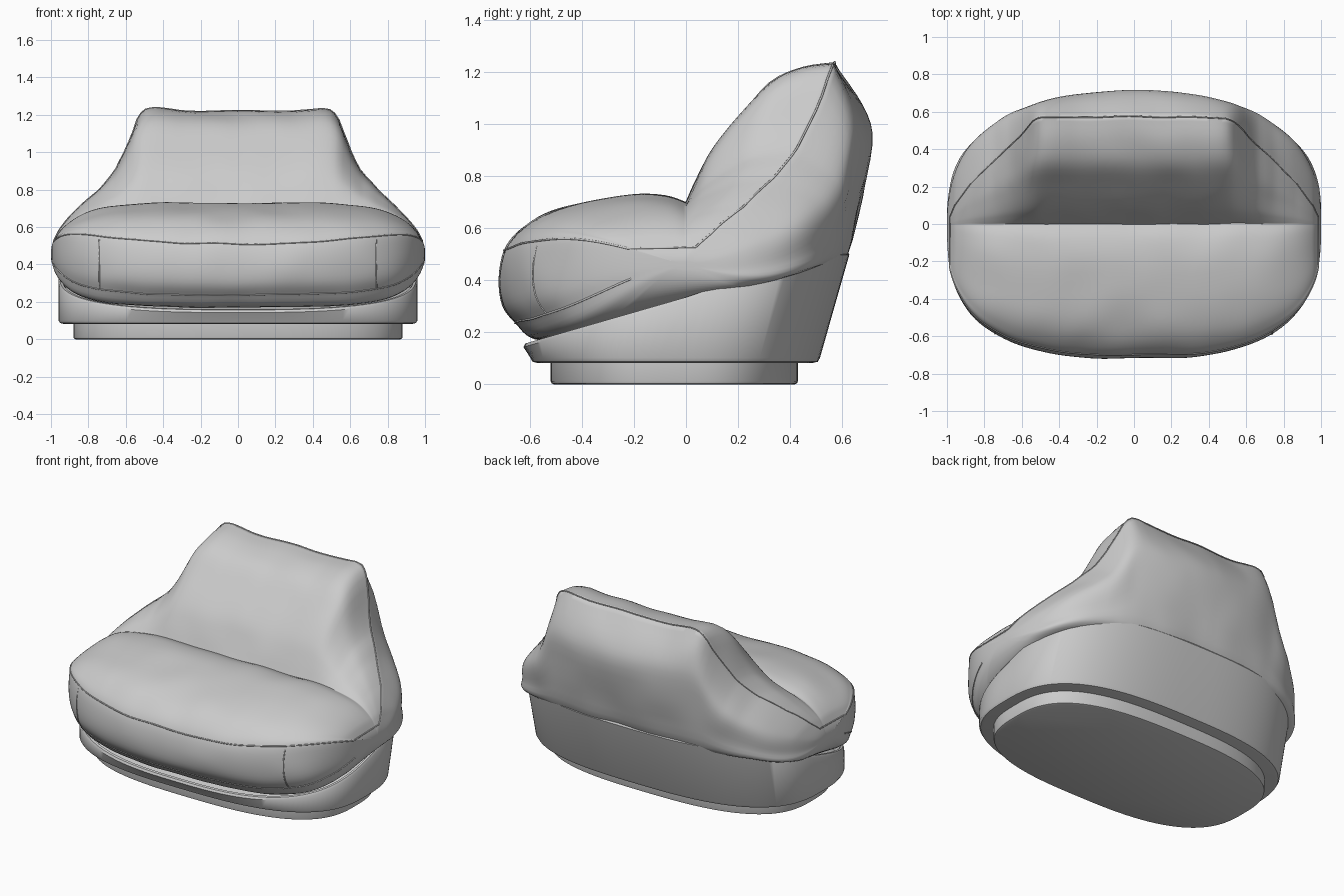
import bpy
import bmesh
import math
from mathutils import Vector, noise

if "Cube" in bpy.data.objects:
    bpy.data.objects.remove(bpy.data.objects["Cube"])

GREY = (0.6, 0.6, 0.6, 1)
grey = bpy.data.materials.new("soft grey")
grey.use_nodes = True
grey.diffuse_color = GREY
grey.node_tree.nodes["Principled BSDF"].inputs["Base Color"].default_value = GREY


def table(points, t):
    """Linear lookup in a short list of (t, value)."""
    if t <= points[0][0]:
        return points[0][1]
    for (a, va), (b, vb) in zip(points, points[1:]):
        if t <= b:
            return va + (vb - va) * (t - a) / (b - a)
    return points[-1][1]


def oval(t, n):
    return max(0.0, 1 - abs(t) ** n) ** (1 / n)


def make_object(name, bm, angle):
    bmesh.ops.recalc_face_normals(bm, faces=bm.faces)
    mesh = bpy.data.meshes.new(name)
    bm.to_mesh(mesh)
    bm.free()
    obj = bpy.data.objects.new(name, mesh)
    bpy.context.collection.objects.link(obj)
    mesh.materials.append(grey)
    bpy.ops.object.select_all(action="DESELECT")
    obj.select_set(True)
    bpy.context.view_layer.objects.active = obj
    bpy.ops.object.shade_smooth_by_angle(angle=math.radians(angle))
    return obj


def loft(name, rings, angle):
    """Bridge closed rings of points and cap both ends."""
    bm = bmesh.new()
    loops = [[bm.verts.new(p) for p in ring] for ring in rings]
    for a, b in zip(loops, loops[1:]):
        for i in range(len(a)):
            j = (i + 1) % len(a)
            bm.faces.new((a[i], a[j], b[j], b[i]))
    bm.faces.new(loops[0])
    bm.faces.new(loops[-1])
    return make_object(name, bm, angle)


def rim(y):
    """Height of the sloping shell rim."""
    return table([(-.65, .148), (0, .335), (.3, .435), (.4, .467), (.48, .492),
                  (.55, .507), (.65, .512)], y)


def oval_ring(half_x, front, back, height, n=2.8, count=128):
    ring = []
    for i in range(count):
        a = math.tau * i / count
        c, s = math.cos(a), math.sin(a)
        x = half_x * math.copysign(abs(c) ** (2 / n), c)
        y = (front + back) / 2 + (back - front) / 2 * math.copysign(abs(s) ** (2 / n), s)
        ring.append((x, y, height(y)))
    return ring


# Plinth and sloping shell
loft("plinth", [oval_ring(hx, f, b, lambda y, z=z: z) for hx, f, b, z in (
    (.868, -.508, .418, 0), (.877, -.517, .427, .004), (.88, -.52, .43, .012),
    (.88, -.52, .43, .09))], 40)
loft("shell", [
    oval_ring(.935, -.575, .49, lambda y: .083),
    oval_ring(.952, -.59, .507, lambda y: .087),
    oval_ring(.96, -.598, .515, lambda y: .102),
    oval_ring(.96, -.625, .628, lambda y: rim(y) - .012),
    oval_ring(.953, -.618, .621, rim),
    oval_ring(.94, -.605, .608, rim),
    oval_ring(.932, -.597, .6, lambda y: rim(y) - .01),
    oval_ring(.92, -.585, .58, lambda y: rim(y) - .06)], 45)

# Cushion: side-to-side slices, each a closed profile in y and z
RIDGE_Z = [(0, 1.22), (.3, 1.222), (.45, 1.235), (.5, 1.225), (.535, 1.19), (.57, 1.1),
           (.61, 1.0), (.66, .9), (.75, .8), (.87, .7), (.96, .635), (1, .58)]
RIDGE_Y = [(0, .575), (.5, .57), (.535, .555), (.57, .52), (.61, .47), (.66, .42),
           (.75, .34), (.87, .22), (.96, .1), (1, 0)]
FRONT_REACH = [(.4, 0), (.58, 0), (.655, .18), (.705, .38), (.72, .68), (.70, 1)]
SEAT = [(.64, .36), (.55, .63), (.42, .82), (.22, .99), (.08, .98), (0, .86)]
BACKREST = [(.07, .17), (.17, .37), (.35, .62), (.56, .86), (.78, .965), (1, 1)]
REAR = [(.75, .80), (1, .60), (.9, .28), (.45, .1)]


def key_points(x):
    """Three spline runs: front and seat, backrest face, rear."""
    ax = abs(x)
    e = oval(x, 2.8)
    ridge_y, ridge_z = table(RIDGE_Y, ax), table(RIDGE_Z, ax)
    seam_z = .51 + .08 * x * x
    crown = min(.73 - .13 * ax ** 5, ridge_z - .01)
    low = rim(-.6 * e) + .012
    front = [(-r * e, low + (seam_z - low) * f) for r, f in FRONT_REACH]
    front += [(-r * e, seam_z + (crown - seam_z) * f) for r, f in SEAT]
    cy, cz = front[-1]
    face = [(cy, cz)] + [(cy + (ridge_y - cy) * a, cz + (ridge_z - cz) * b) for a, b in BACKREST]
    bulge, foot = .715 * oval(x, 2.4), .6 * oval(x, 3)
    base = rim(foot) - .04
    rear = [(ridge_y, ridge_z)]
    for a, b in REAR[:2]:
        rear.append((ridge_y + (max(bulge, ridge_y) - ridge_y) * a, base + (ridge_z - base) * b))
    rear += [(foot + (bulge - foot) * .55, base + (ridge_z - base) * .25), (foot, base)]
    rear.append((foot * .7, base - .05))
    round_z = max(0, 1 - ax ** 12) ** .4
    return [[Vector((x, y, .46 + (z - .46) * round_z)) for y, z in run]
            for run in (front, face, rear)]


def spline(points, steps):
    """Catmull-Rom through the points, without the last one."""
    p = [points[0]] + points + [points[-1]]
    out = []
    for i in range(1, len(p) - 2):
        for s in range(steps):
            t = s / steps
            a, b, c, d = p[i - 1:i + 3]
            out.append(.5 * (2 * b + (c - a) * t + (2 * a - 5 * b + 4 * c - d) * t * t
                             + (3 * b - a - 3 * c + d) * t ** 3))
    return out


def crumple(p):
    """Gentle softness in the upholstery."""
    return p + noise.noise_vector(p * 4.5) * .008 * oval(p.x, 4)


def slice_points(x):
    runs = key_points(x)
    ring = [p for run in runs for p in spline(run, 4)]
    return [crumple(p) for p in ring + [runs[-1][-1]]]


SLICES = 110
stations = [.9996 * math.sin(math.pi / 2 * (2 * i / SLICES - 1)) for i in range(SLICES + 1)]
loft("cushion", [slice_points(x) for x in stations], 65)


# Fine seams along the upholstery edges
def seam(name, points, closed=False):
    curve = bpy.data.curves.new(name, "CURVE")
    curve.dimensions = "3D"
    curve.bevel_depth = .004
    curve.bevel_resolution = 1
    line = curve.splines.new("POLY")
    line.points.add(len(points) - 1)
    for target, p in zip(line.points, points):
        target.co = (*crumple(p), 1)
    line.use_cyclic_u = closed
    obj = bpy.data.objects.new(name, curve)
    bpy.context.collection.objects.link(obj)
    curve.materials.append(grey)


inner = [x for x in stations if abs(x) < .985]
front_edge = [key_points(x)[0][5] for x in inner]
ridge_edge = [key_points(x)[2][0] for x in reversed(inner)]
seam("upper_seam", front_edge + ridge_edge, True)
seam("lower_seam", [key_points(x)[0][2] for x in inner])
for side, name in ((1, "left_corner_seam"), (-1, "right_corner_seam")):
    seam(name, spline(key_points(side * .74)[0][2:6], 4))
